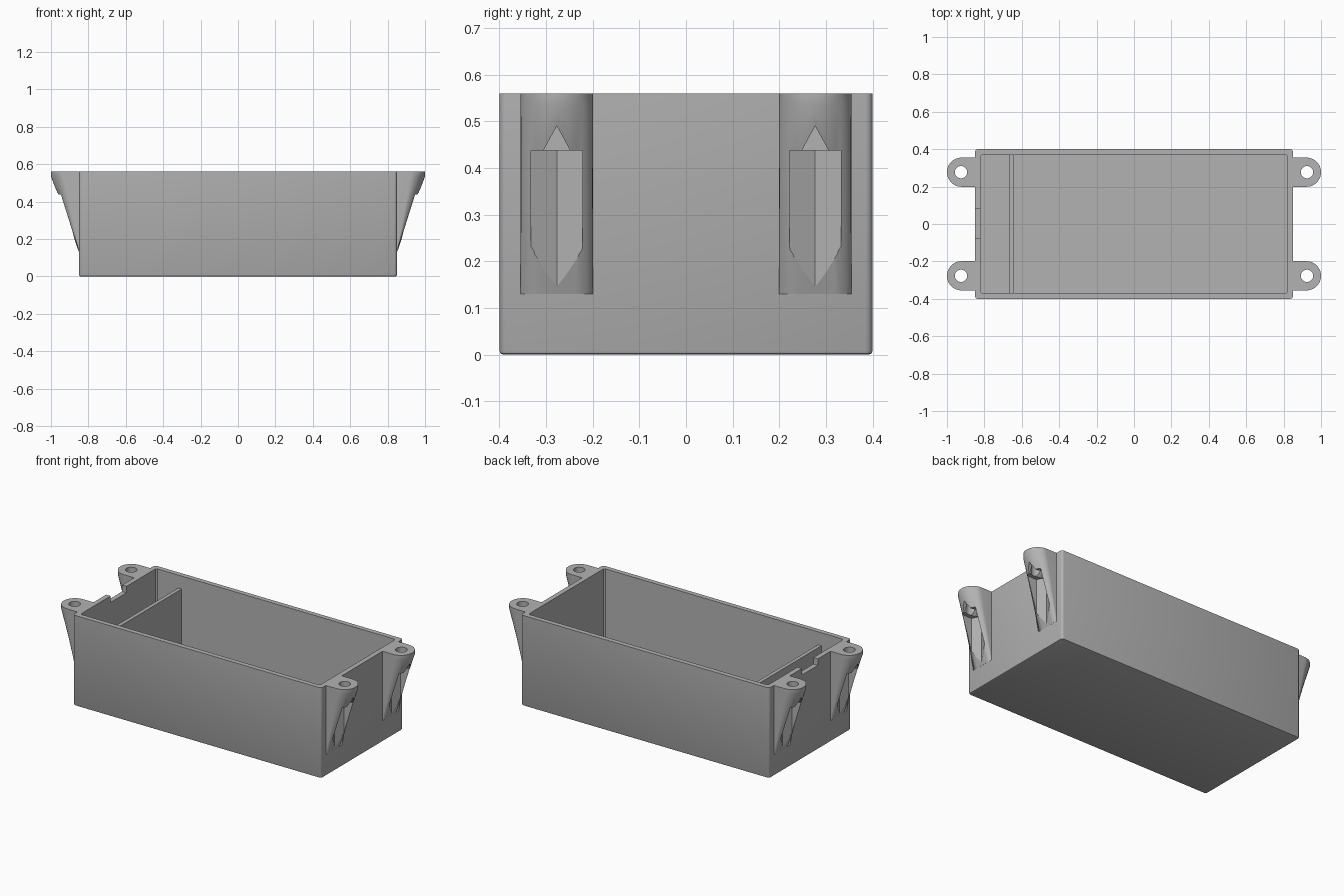
import bpy, bmesh, math
from mathutils import Vector

cube = bpy.data.objects.get("Cube")
if cube:
    bpy.data.objects.remove(cube, do_unlink=True)

grey = bpy.data.materials.new("plain grey")
grey.use_nodes = True
grey.diffuse_color = (0.45, 0.45, 0.45, 1)
grey.node_tree.nodes["Principled BSDF"].inputs["Base Color"].default_value = (0.45, 0.45, 0.45, 1)

HEIGHT, WALL = 0.56, 0.03


def finish(bm, name):
    bmesh.ops.recalc_face_normals(bm, faces=bm.faces)
    mesh = bpy.data.meshes.new(name)
    bm.to_mesh(mesh)
    bm.free()
    mesh.materials.append(grey)
    obj = bpy.data.objects.new(name, mesh)
    bpy.context.collection.objects.link(obj)
    return obj


def loft(name, rings):
    """Solid through rings of equal point count, capped at both ends."""
    bm = bmesh.new()
    loops = [[bm.verts.new(p) for p in ring] for ring in rings]
    n = len(loops[0])
    for a, b in zip(loops, loops[1:]):
        for i in range(n):
            j = (i + 1) % n
            bm.faces.new((a[i], a[j], b[j], b[i]))
    bm.faces.new(loops[0])
    bm.faces.new(loops[-1])
    return finish(bm, name)


def prism(name, outline, z0, z1):
    return loft(name, [[(x, y, z) for x, y in outline] for z in (z0, z1)])


def box(name, lo, hi, corner=0, segments=3, base=0):
    """Box with optional rounded upright corners and rounded bottom edge."""
    bm = bmesh.new()
    bmesh.ops.create_cube(bm, size=1)
    for v in bm.verts:
        v.co = Vector(hi[i] if v.co[i] > 0 else lo[i] for i in range(3))
    if corner:
        upright = [e for e in bm.edges if abs(e.verts[0].co.z - e.verts[1].co.z) > 0.1]
        bmesh.ops.bevel(bm, geom=upright, offset=corner, segments=segments, profile=0.5, affect='EDGES')
    if base:
        low = [e for e in bm.edges if all(v.co.z < lo[2] + 0.001 for v in e.verts)]
        bmesh.ops.bevel(bm, geom=low, offset=base, segments=2, profile=0.5, affect='EDGES')
    return finish(bm, name)


def activate(obj):
    bpy.ops.object.select_all(action='DESELECT')
    obj.select_set(True)
    bpy.context.view_layer.objects.active = obj


def cut(obj, *cutters):
    activate(obj)
    for cutter in cutters:
        cutter.hide_render = True
        mod = obj.modifiers.new("cut", 'BOOLEAN')
        mod.operation, mod.solver, mod.object = 'DIFFERENCE', 'EXACT', cutter
        bpy.ops.object.modifier_apply(modifier=mod.name)
        bpy.data.objects.remove(cutter, do_unlink=True)


def smooth(obj):
    activate(obj)
    bpy.ops.object.shade_smooth_by_angle(angle=math.radians(30))


# Open tray with a notch in the rim of one end wall
tray = box("tray", (-0.85, -0.4, 0), (0.85, 0.4, HEIGHT), corner=0.015, base=0.008)
cut(tray,
    box("cavity", (-0.85 + WALL, -0.4 + WALL, WALL), (0.85 - WALL, 0.4 - WALL, 0.7), corner=0.008, segments=1),
    box("notch", (-0.9, -0.075, 0.52), (-0.8, 0.08, 0.7)))
smooth(tray)

# Divider between the small and large compartments
box("divider", (-0.668, -0.372, WALL - 0.005), (-0.645, 0.372, 0.48))

# Mounting ear: rounded tab that flattens into the end wall
EAR_Y, EAR_R, EAR_X, STEPS = 0.277, 0.078, 0.922, 24


def ear_ring(z, depth):
    arc = [math.pi * (i / STEPS - 0.5) for i in range(STEPS + 1)]
    nose = [(0.85 + (EAR_X - 0.85 + EAR_R * math.cos(a)) * depth, EAR_Y + EAR_R * math.sin(a), z) for a in arc]
    return [(0.845, EAR_Y - EAR_R, z)] + nose + [(0.845, EAR_Y + EAR_R, z)]


ears = loft("mounting_ears", [ear_ring(0.13, 0.002), ear_ring(0.535, 1), ear_ring(HEIGHT, 1)])

# Nut pocket with a V back and pointed top, plus the screw hole
w = 0.055
pocket = prism("pocket", [(0.856, EAR_Y), (0.882, EAR_Y + w), (1.1, EAR_Y + w),
                          (1.1, EAR_Y - w), (0.882, EAR_Y - w)], 0.1, 0.438)
peak = loft("peak", [[(x, EAR_Y - w / 2, 0.43), (x, EAR_Y + w / 2, 0.43),
                      (x, EAR_Y + w / 2, 0.44), (x, EAR_Y, 0.49), (x, EAR_Y - w / 2, 0.44)]
                     for x in (0.875, 1.1)])
turns = [math.tau * i / 32 for i in range(32)]
hole = prism("hole", [(0.925 + 0.033 * math.cos(a), EAR_Y + 0.033 * math.sin(a)) for a in turns], 0.4, 0.7)
cut(ears, pocket, peak, hole)
smooth(ears)

# Repeat the ear at all four corners
mirror = ears.modifiers.new("four corners", 'MIRROR')
mirror.use_axis = (True, True, False)
mirror.use_clip = False
mirror.use_mirror_merge = False
